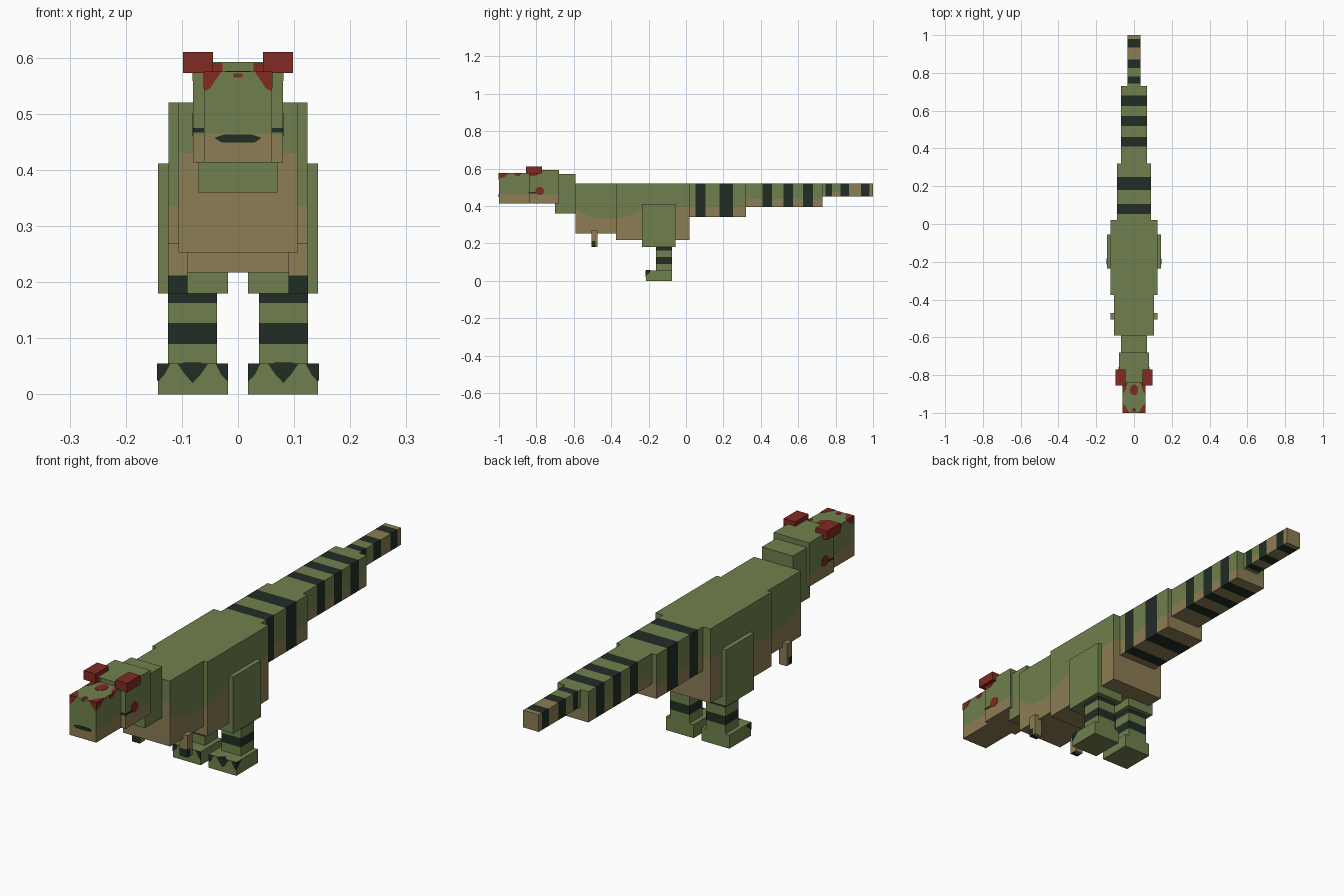
import bpy, bmesh, math
from mathutils import Vector

if "Cube" in bpy.data.objects:
    bpy.data.objects.remove(bpy.data.objects["Cube"])

def material(name, rgb):
    m = bpy.data.materials.new(name)
    m.diffuse_color = (*rgb, 1)
    m.use_nodes = True
    m.node_tree.nodes["Principled BSDF"].inputs["Base Color"].default_value = m.diffuse_color
    return m

MATS = [material("moss green", (0.160, 0.217, 0.075)),
        material("sandy tan", (0.265, 0.205, 0.089)),
        material("dark stripe", (0.015, 0.026, 0.018)),
        material("crest red", (0.225, 0.023, 0.016))]
GREEN, TAN, DARK, RED = range(4)

def finish(name, bm):
    bmesh.ops.recalc_face_normals(bm, faces=bm.faces)
    me = bpy.data.meshes.new(name)
    bm.to_mesh(me)
    bm.free()
    for m in MATS:
        me.materials.append(m)
    ob = bpy.data.objects.new(name, me)
    bpy.context.collection.objects.link(ob)

def cut(bm, co, no, faces=None):
    faces = bm.faces[:] if faces is None else faces
    geom = set(faces) | {e for f in faces for e in f.edges} | {v for f in faces for v in f.verts}
    bmesh.ops.bisect_plane(bm, geom=list(geom), plane_co=co, plane_no=no, dist=1e-5)

def box(name, x, y, z, rule=lambda c, n: GREEN, ycuts=(), zcuts=(), wave=()):
    """Box cut along colour borders; rule(centre, normal) picks each face colour."""
    bm = bmesh.new()
    bmesh.ops.create_cube(bm, size=1)
    for v in bm.verts:
        for i, (a, b) in enumerate((x, y, z)):
            v.co[i] = a if v.co[i] < 0 else b
    for c in ycuts:
        cut(bm, (0, c, 0), (0, 1, 0))
    for c in zcuts:
        cut(bm, (0, 0, c), (0, 0, 1))
    for p in wave[1:-1]:
        cut(bm, (0, p[0], 0), (0, 1, 0))
    for (ya, za), (yb, zb) in zip(wave, wave[1:]):
        column = [f for f in bm.faces
                  if ya - 1e-4 <= f.calc_center_median().y <= yb + 1e-4]
        cut(bm, (0, ya, za), (0, za - zb, yb - ya), column)
    bmesh.ops.recalc_face_normals(bm, faces=bm.faces)
    for f in bm.faces:
        f.material_index = rule(f.calc_center_median(), f.normal)
    finish(name, bm)

def plate(name, axis, pos, pts, mat):
    """Thin painted marking lying on the plane axis = pos."""
    bm = bmesh.new()
    def vert(a, b, h):
        co = [a, b]
        co.insert(axis, h)
        return bm.verts.new(co)
    face = bm.faces.new([vert(a, b, pos - 0.0015) for a, b in pts])
    ext = bmesh.ops.extrude_face_region(bm, geom=[face])["geom"]
    for v in ext:
        if isinstance(v, bmesh.types.BMVert):
            v.co[axis] += 0.003
    for f in bm.faces:
        f.material_index = mat
    finish(name, bm)

def oval(a, b, ra, rb, n=10):
    return [(a + ra * math.cos(t * math.tau / n), b + rb * math.sin(t * math.tau / n))
            for t in range(n)]

def split(h):
    return lambda c, n: TAN if c.z < h else GREEN

def wavy(points, front):
    """Tan under the wavy border; the front face has its own height."""
    def rule(c, n):
        if n.y < -0.5:
            return TAN if c.z < front else GREEN
        for (ya, za), (yb, zb) in zip(points, points[1:]):
            if ya - 1e-3 <= c.y <= yb + 1e-3:
                t = (c.y - ya) / (yb - ya)
                return TAN if c.z < za + t * (zb - za) else GREEN
        return GREEN
    return rule

# Head and neck
box("snout", (-.06, .06), (-1, -.84), (.413, .575), split(.465), zcuts=[.465])
box("head", (-.08, .08), (-.84, -.68), (.413, .592), split(.462), zcuts=[.462])
box("neck", (-.07, .07), (-.70, -.59), (.36, .57))

# Torso with wavy belly border
chest_wave = [(-.59, .39), (-.55, .36), (-.50, .34), (-.44, .333), (-.375, .335)]
box("chest", (-.106, .106), (-.59, -.375), (.253, .52),
    wavy(chest_wave, .43), zcuts=[.43], wave=chest_wave)
belly_wave = [(-.375, .335), (-.30, .35), (-.235, .375), (-.10, .385), (.02, .40)]
box("belly", (-.124, .124), (-.375, .02), (.217, .52),
    wavy(belly_wave, .33), wave=belly_wave)

# Striped tail segments
def tail(name, half, y, z, border, stripes, tan_from=9):
    def rule(c, n):
        if abs(n.y) < .5 and any(a < c.y < b for a, b in stripes):
            return DARK
        return TAN if c.z < border or (c.y > tan_from) else GREEN
    box(name, (-half, half), y, z, rule,
        ycuts=[v for s in stripes for v in s], zcuts=[border])

tail("tail_base", .09, (.02, .32), (.34, .52), .40, [(.052, .105), (.18, .25)])
tail("tail_middle", .07, (.32, .73), (.395, .52), .437,
     [(.41, .46), (.52, .572), (.625, .68)])
tail("tail_tip", .035, (.73, 1), (.45, .52), .478,
     [(.745, .78), (.825, .872), (.935, .98)], .86)

def shin_rule(c, n):
    return DARK if .09 < c.z < .127 or c.z > .163 else GREEN

for s, side in ((1, "right"), (-1, "left")):
    def mx(a, b):
        return tuple(sorted((s * a, s * b)))
    def mpts(pts):
        return [(s * a, b) for a, b in pts]

    # Brow crests
    box("crest_" + side, mx(.045, .098), (-.855, -.77), (.573, .61), lambda c, n: RED)

    # Legs and feet
    box("thigh_" + side, mx(.018, .143), (-.235, -.055), (.18, .411))
    box("shin_" + side, mx(.037, .125), (-.16, -.075), (.055, .18), shin_rule,
        zcuts=[.09, .127, .163])
    box("foot_" + side, mx(.018, .143), (-.215, -.075), (0, .055))
    toes = (("inner", [(.018, .055), (.04, .055), (.03, .035), (.018, .022)]),
            ("middle", [(.053, .055), (.108, .055), (.095, .036), (.081, .02), (.066, .036)]),
            ("outer", [(.12, .055), (.143, .055), (.143, .022), (.131, .035)]))
    for label, pts in toes:
        plate(f"claw_{label}_{side}", 1, -.215, mpts(pts), DARK)
    plate("claw_side_" + side, 0, s * .143,
          [(-.215, .055), (-.182, .055), (-.198, .04), (-.215, .025)], DARK)
    plate("claw_top_" + side, 2, .055, mpts([(.065, -.215), (.097, -.215), (.081, -.192)]), DARK)

    # Small arms with dark claws
    box("arm_" + side, mx(.09, .125), (-.505, -.472), (.18, .27),
        lambda c, n: DARK if c.z < .212 and c.y < -.484 and abs(c.x) > .1 else TAN,
        ycuts=[-.484], zcuts=[.212])

    # Face markings
    plate("eye_" + side, 0, s * .08, oval(-.782, .48, .024, .022), RED)
    plate("eye_line_" + side, 0, s * .08,
          [(-.838, .467), (-.80, .467), (-.80, .474), (-.838, .474)], DARK)
    plate("eye_corner_" + side, 1, -.84,
          mpts([(.061, .467), (.08, .467), (.08, .475), (.061, .475)]), DARK)
    plate("brow_front_" + side, 1, -.84,
          mpts([(.028, .5755), (.078, .5755), (.078, .59), (.028, .59)]), RED)
    plate("snout_front_patch_" + side, 1, -1,
          mpts([(.03, .575), (.06, .575), (.06, .54), (.05, .545), (.04, .56)]), RED)
    plate("snout_top_corner_" + side, 2, .575,
          mpts([(.025, -1), (.06, -1), (.06, -.95), (.045, -.965)]), RED)
    plate("snout_top_back_" + side, 2, .575,
          mpts([(.035, -.841), (.06, -.841), (.06, -.90), (.048, -.885)]), RED)
    plate("snout_side_front_" + side, 0, s * .06,
          [(-1, .575), (-.95, .575), (-.97, .555), (-1, .545)], RED)
    plate("snout_side_back_" + side, 0, s * .06,
          [(-.92, .575), (-.88, .575), (-.89, .56), (-.91, .56)], RED)
    plate("head_side_patch_" + side, 0, s * .08,
          [(-.838, .575), (-.78, .575), (-.80, .562), (-.838, .558)], RED)

# Centre markings
plate("mouth", 1, -1, [(-.025, .463), (.025, .463), (.042, .457), (.03, .449),
                       (-.03, .449), (-.042, .457)], DARK)
plate("nose_mark", 1, -1, [(-.008, .572), (.008, .572), (.008, .565), (-.008, .565)], RED)
plate("snout_top_spot", 2, .575, oval(0, -.878, .022, .03), RED)
plate("snout_tip_spot", 2, .575, oval(0, -.985, .012, .012, 6), RED)
